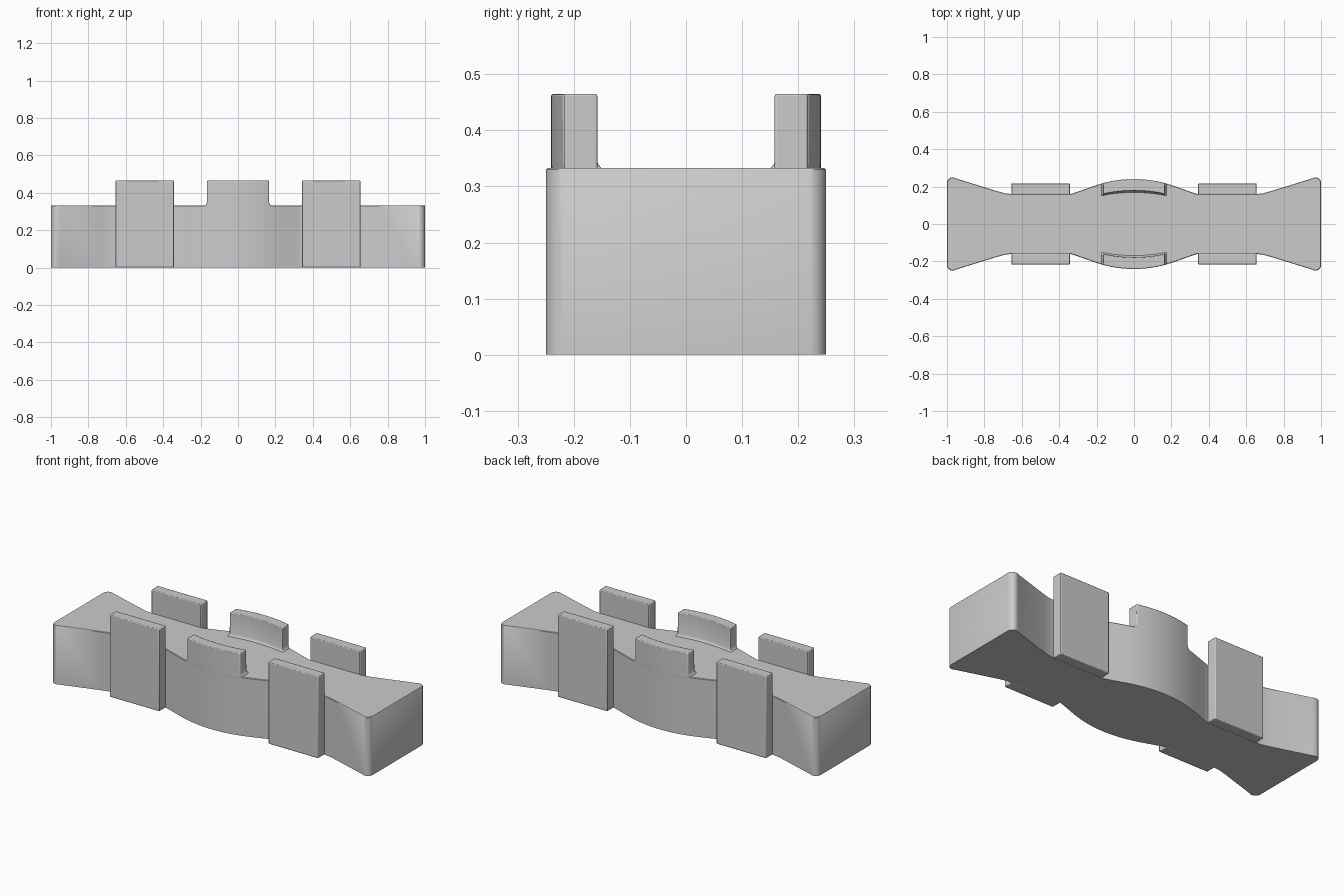
import bpy, bmesh, math

if "Cube" in bpy.data.objects:
    bpy.data.objects.remove(bpy.data.objects["Cube"])

BODY_TOP, TAB_TOP = 0.333, 0.465


def loft(name, rings, bevel=0.0, segments=2):
    """Stack closed xy outlines given as (z, points) and cap both ends."""
    bm = bmesh.new()
    loops = [[bm.verts.new((x, y, z)) for x, y in pts] for z, pts in rings]
    n = len(loops[0])
    for a, b in zip(loops, loops[1:]):
        for i in range(n):
            j = (i + 1) % n
            bm.faces.new((a[i], a[j], b[j], b[i]))
    bm.faces.new(loops[0][::-1])
    bm.faces.new(loops[-1])
    bmesh.ops.recalc_face_normals(bm, faces=bm.faces)
    mesh = bpy.data.meshes.new(name)
    bm.to_mesh(mesh)
    bm.free()
    ob = bpy.data.objects.new(name, mesh)
    bpy.context.collection.objects.link(ob)
    if bevel:
        mod = ob.modifiers.new("soft_edges", "BEVEL")
        mod.width, mod.segments = bevel, segments
        mod.limit_method, mod.angle_limit = "ANGLE", math.radians(40)
    bpy.ops.object.select_all(action="DESELECT")
    ob.select_set(True)
    bpy.context.view_layer.objects.active = ob
    bpy.ops.object.shade_smooth_by_angle(angle=math.radians(35))
    return ob


def belly(x):
    """Half width of the bulging middle."""
    return 0.24 - 0.8 * x * x if abs(x) < 0.22 else 0.2013 - 0.352 * (abs(x) - 0.22)


# Waisted body: bulging centre, narrow necks, flared ends with rounded corners
half = [(x, belly(x)) for x in [i * 0.02 for i in range(17)]]
half += [(0.34, 0.16), (0.65, 0.16), (0.69, 0.164), (0.74, 0.178), (0.95, 0.243)]
r = 0.03
half += [(1 - r + r * math.sin(t), 0.25 - r + r * math.cos(t))
         for t in [math.radians(a) for a in (-10, 10, 30, 50, 70, 90)]]
right = half + [(x, -y) for x, y in half[::-1]]
outline = right + [(-x, y) for x, y in right[::-1] if x > 0]
inset = [(x * 0.998, y - math.copysign(0.003, y)) for x, y in outline]
loft("body", [(0, outline), (BODY_TOP - 0.003, outline), (BODY_TOP, inset)])


# Curved centre tabs with a small flare where they meet the body
def tab_outline(side, flare):
    xs = [-1 + i / 6 for i in range(13)]
    w = 0.165
    outer = [(u * (w + flare), side * (belly(u * (w + flare)) + 0.0005)) for u in xs]
    inner = [(u * (w + flare), side * (0.178 - 0.018 * u * u - flare)) for u in xs]
    return outer + inner[::-1]


for side, label in ((-1, "front"), (1, "back")):
    rings = [(z, tab_outline(side, f)) for z, f in
             ((0.32, 0.01), (0.334, 0.01), (0.338, 0.005), (0.348, 0.001), (TAB_TOP, 0))]
    loft(f"{label}_centre_tab", rings, 0.004)

    # Flat upright plates against the necks
    for end, end_label in ((-1, "left"), (1, "right")):
        a, b = end * 0.343, end * 0.655
        y0, y1 = side * 0.158, side * 0.217
        rect = [(a, y0), (b, y0), (b, y1), (a, y1)]
        loft(f"{label}_{end_label}_plate", [(0, rect), (TAB_TOP, rect)], 0.004)
